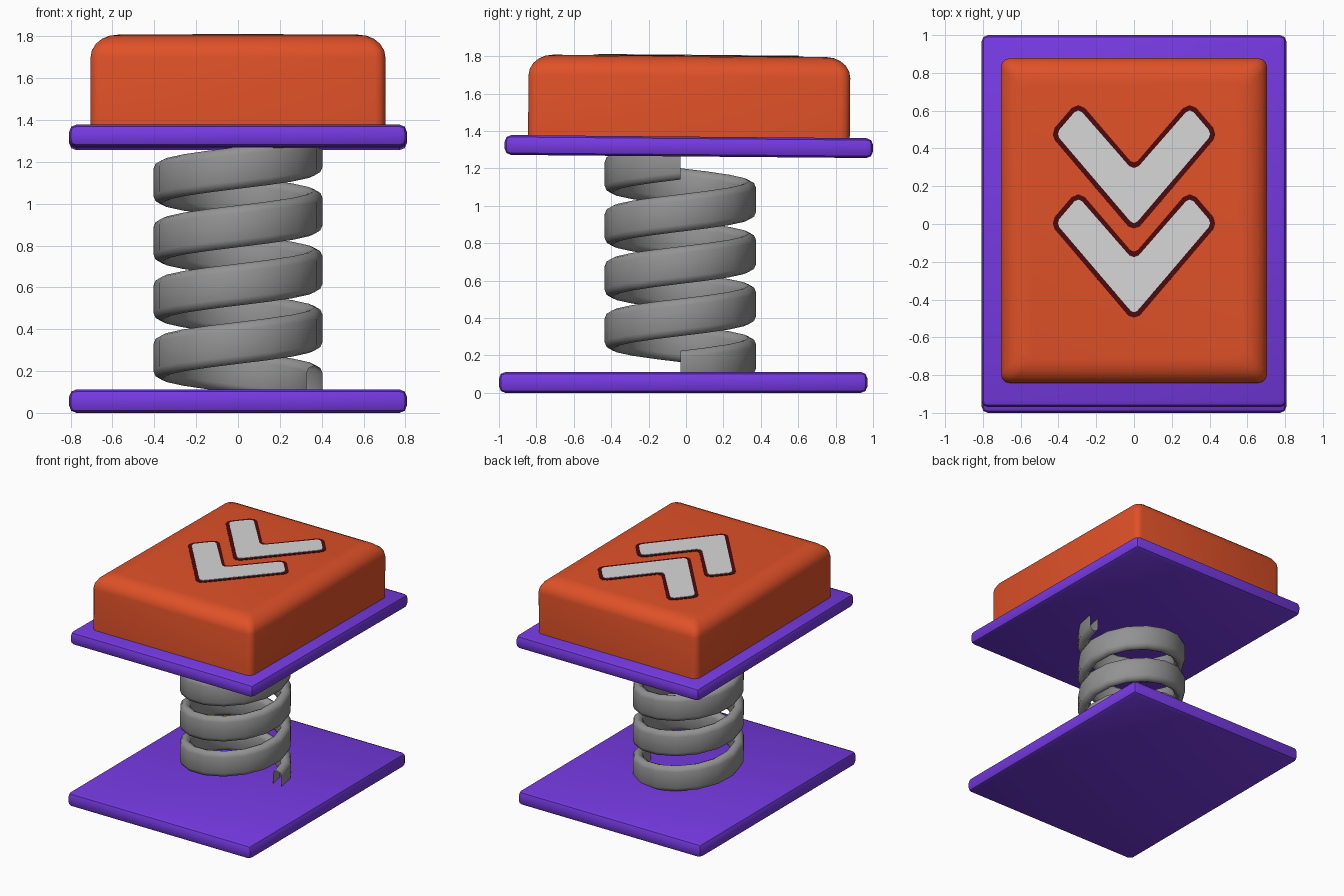
import bpy, bmesh, math
from mathutils import Matrix, Vector

if "Cube" in bpy.data.objects:
    bpy.data.objects.remove(bpy.data.objects["Cube"])


def mat(name, rgb):
    m = bpy.data.materials.new(name)
    m.diffuse_color = (*rgb, 1)
    m.use_nodes = True
    m.node_tree.nodes["Principled BSDF"].inputs["Base Color"].default_value = m.diffuse_color
    return m


ORANGE = mat("orange", (0.74, 0.082, 0.021))
PURPLE = mat("purple", (0.18, 0.042, 0.76))
STEEL = mat("spring grey", (0.29, 0.29, 0.29))
SILVER = mat("light grey", (0.68, 0.68, 0.68))
MAROON = mat("dark maroon", (0.075, 0.003, 0.004))

# The upper half of the pad leans back very slightly
PIVOT = Vector((0, 0.015, 1.317))
TILT = Matrix.Translation(PIVOT) @ Matrix.Rotation(math.radians(-0.5), 4, 'X') @ Matrix.Translation(-PIVOT)


def finish(name, bm, material, tilt=False, angle=40, normals=True):
    if tilt:
        bm.transform(TILT)
    if normals:
        bmesh.ops.recalc_face_normals(bm, faces=bm.faces)
    me = bpy.data.meshes.new(name)
    bm.to_mesh(me)
    bm.free()
    me.materials.append(material)
    ob = bpy.data.objects.new(name, me)
    bpy.context.collection.objects.link(ob)
    bpy.ops.object.select_all(action='DESELECT')
    ob.select_set(True)
    bpy.context.view_layer.objects.active = ob
    bpy.ops.object.shade_smooth_by_angle(angle=math.radians(angle))
    return ob


def plate(name, cy, z0, z1, tilt):
    bm = bmesh.new()
    bmesh.ops.create_cube(bm, size=1)
    bmesh.ops.scale(bm, vec=(1.615, 1.97, z1 - z0), verts=bm.verts)
    bmesh.ops.translate(bm, vec=(0, cy, (z0 + z1) / 2), verts=bm.verts)
    bmesh.ops.bevel(bm, geom=bm.edges[:], offset=0.035, segments=2, profile=0.5, affect='EDGES')
    finish(name, bm, PURPLE, tilt)


def rounded_rect(hx, hy, r, n=3):
    pts = []
    for k, (sx, sy) in enumerate([(1, 1), (-1, 1), (-1, -1), (1, -1)]):
        for i in range(n + 1):
            a = math.pi / 2 * (k + i / n)
            pts.append((sx * (hx - r) + r * math.cos(a), sy * (hy - r) + r * math.sin(a)))
    return pts


def bridge(bm, a, b):
    for i in range(len(a)):
        j = (i + 1) % len(a)
        bm.faces.new((a[i], a[j], b[j], b[i]))


# Plates
plate("base_plate", -0.015, 0.0, 0.112, False)
plate("upper_plate", 0.015, 1.264, 1.37, True)

# Cushion with a softly rounded top edge
TOP = 1.802
bm = bmesh.new()
levels = [(0, 1.355)]
for i in range(6):
    t = math.pi / 2 * i / 5
    levels.append((0.13 * (1 - math.cos(t)), TOP - 0.11 * (1 - math.sin(t))))
rings = [[bm.verts.new((x, y + 0.015, z)) for x, y in rounded_rect(0.705 - d, 0.86 - d, 0.05)]
         for d, z in levels]
for a, b in zip(rings, rings[1:]):
    bridge(bm, a, b)
bm.faces.new(rings[0][::-1])
bm.faces.new(rings[-1])
finish("cushion", bm, ORANGE, True)

# Spring: hollow flat tube wound four turns, open at both ends
bm = bmesh.new()
TURNS, SEG = 4, 16
section = rounded_rect(0.039, 0.1, 0.037, 2)
loops = []
for i in range(TURNS * SEG + 1):
    t = i / SEG
    a = 2 * math.pi * t
    loops.append([bm.verts.new(((0.366 + u) * math.cos(a), (0.366 + u) * math.sin(a) - 0.03,
                                0.125 + 0.279 * t + v)) for u, v in section])
for a, b in zip(loops, loops[1:]):
    bridge(bm, a, b)
finish("spring", bm, STEEL, angle=60)


# Chevrons: maroon border plate with a light plate on top
def chevron(name, half, dy, z0, z1, material):
    outline = half + [(-x, y) for x, y in reversed(half) if x > 0]
    bm = bmesh.new()
    lo = [bm.verts.new((x, y + dy, z0)) for x, y in outline]
    hi = [bm.verts.new((x, y + dy, z1)) for x, y in outline]
    bridge(bm, lo, hi)
    bm.faces.new(hi)
    bm.faces.new(lo[::-1])
    finish(name, bm, material, True, 20)


BORDER = [(0, -0.028), (0.03, -0.018), (0.42, 0.44), (0.43, 0.47), (0.42, 0.505),
          (0.33, 0.61), (0.295, 0.625), (0.26, 0.61), (0.02, 0.33), (0, 0.322)]
FILL = [(0, 0.0), (0.018, 0.008), (0.395, 0.45), (0.403, 0.472), (0.395, 0.495),
        (0.315, 0.588), (0.295, 0.597), (0.275, 0.588), (0.025, 0.302), (0, 0.292)]
for tag, dy in (("back", 0.0), ("front", -0.472)):
    chevron(tag + "_chevron_border", BORDER, dy, TOP - 0.003, TOP + 0.003, MAROON)
    chevron(tag + "_chevron_fill", FILL, dy, TOP - 0.001, TOP + 0.006, SILVER)
